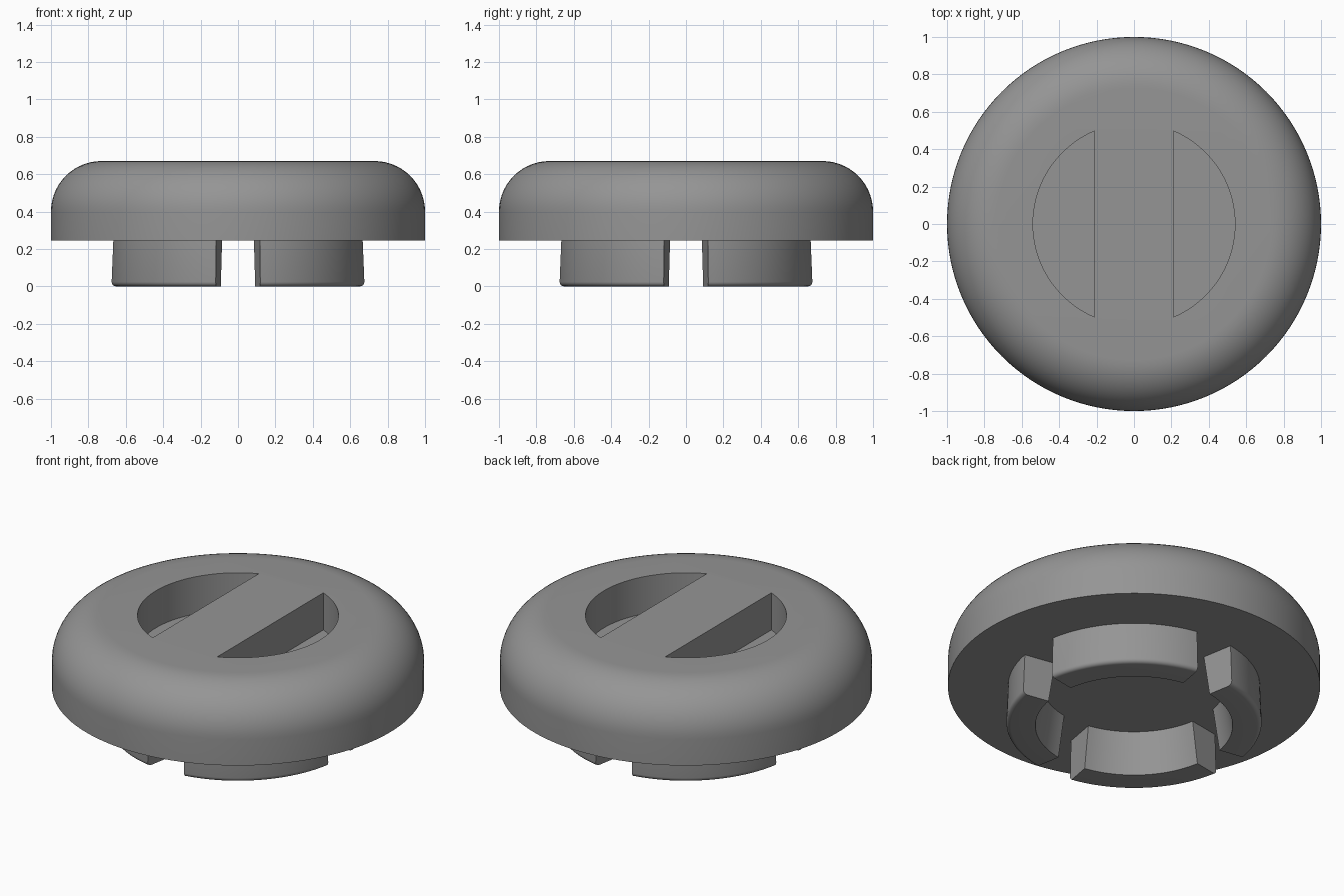
import bpy, bmesh, math

if "Cube" in bpy.data.objects:
    bpy.data.objects.remove(bpy.data.objects["Cube"])

grey = bpy.data.materials.new("plain grey")
grey.diffuse_color = (0.3, 0.3, 0.3, 1)
grey.use_nodes = True
grey.node_tree.nodes["Principled BSDF"].inputs["Base Color"].default_value = grey.diffuse_color


def make_object(name, bm):
    bmesh.ops.remove_doubles(bm, verts=bm.verts, dist=1e-5)
    bmesh.ops.recalc_face_normals(bm, faces=bm.faces)
    mesh = bpy.data.meshes.new(name)
    bm.to_mesh(mesh)
    bm.free()
    mesh.materials.append(grey)
    obj = bpy.data.objects.new(name, mesh)
    bpy.context.collection.objects.link(obj)
    return obj


def smooth(obj, angle=30):
    bpy.ops.object.select_all(action='DESELECT')
    obj.select_set(True)
    bpy.context.view_layer.objects.active = obj
    bpy.ops.object.shade_smooth_by_angle(angle=math.radians(angle))


def arc(cx, cz, r, a0, a1, n):
    return [(cx + r * math.cos(math.radians(a0 + (a1 - a0) * i / n)),
             cz + r * math.sin(math.radians(a0 + (a1 - a0) * i / n))) for i in range(n + 1)]


def revolve(bm, profile, a0, a1, steps):
    """Sweep a closed (radius, height) profile around z; cap the ends of a partial sweep."""
    rings = []
    for i in range(steps + 1):
        a = math.radians(a0 + (a1 - a0) * i / steps)
        rings.append([bm.verts.new((r * math.cos(a), r * math.sin(a), z)) for r, z in profile])
    n = len(profile)
    for p, q in zip(rings, rings[1:]):
        for k in range(n):
            bm.faces.new((p[k], q[k], q[(k + 1) % n], p[(k + 1) % n]))
    bm.faces.new(rings[0])
    bm.faces.new(rings[-1][::-1])


def extrude_outline(bm, outline, z0, z1):
    low = [bm.verts.new((x, y, z0)) for x, y in outline]
    high = [bm.verts.new((x, y, z1)) for x, y in outline]
    n = len(outline)
    bm.faces.new(low[::-1])
    bm.faces.new(high)
    for k in range(n):
        bm.faces.new((low[k], low[(k + 1) % n], high[(k + 1) % n], high[k]))


# Domed cap: stacked rings with a rounded shoulder
SEG, BASE, TOP, R = 128, 0.245, 0.67, 0.27
bm = bmesh.new()
rings = []
for r, z in [(1.0, BASE)] + arc(1 - R, TOP - R, R, 0, 90, 14):
    rings.append([bm.verts.new((r * math.cos(2 * math.pi * i / SEG),
                                r * math.sin(2 * math.pi * i / SEG), z)) for i in range(SEG)])
for p, q in zip(rings, rings[1:]):
    for k in range(SEG):
        bm.faces.new((p[k], p[(k + 1) % SEG], q[(k + 1) % SEG], q[k]))
bm.faces.new(rings[0][::-1])
bm.faces.new(rings[-1])
cap = make_object("domed_cap", bm)

# Two half-moon finger pockets either side of the grip bar
bm = bmesh.new()
half = math.degrees(math.acos(0.212 / 0.54))
for turn in (0, 180):
    extrude_outline(bm, arc(0, 0, 0.54, turn - half, turn + half, 40), 0.45, 0.9)
cutter = make_object("pocket_cutter", bm)
cut = cap.modifiers.new("pockets", 'BOOLEAN')
cut.object = cutter
cut.operation = 'DIFFERENCE'
cut.solver = 'EXACT'
bpy.context.view_layer.objects.active = cap
bpy.ops.object.modifier_apply(modifier=cut.name)
bpy.data.objects.remove(cutter)
smooth(cap)

# Four clip feet: drafted ring sectors with a rounded outer lower edge
foot_profile = [(0.49, BASE), (0.53, 0.0)] + arc(0.662, 0.024, 0.024, -90, 0, 5) + [(0.677, BASE)]
for i in range(4):
    bm = bmesh.new()
    revolve(bm, foot_profile, 90 * i + 10, 90 * i + 80, 24)
    smooth(make_object("clip_foot_%d" % (i + 1), bm))
